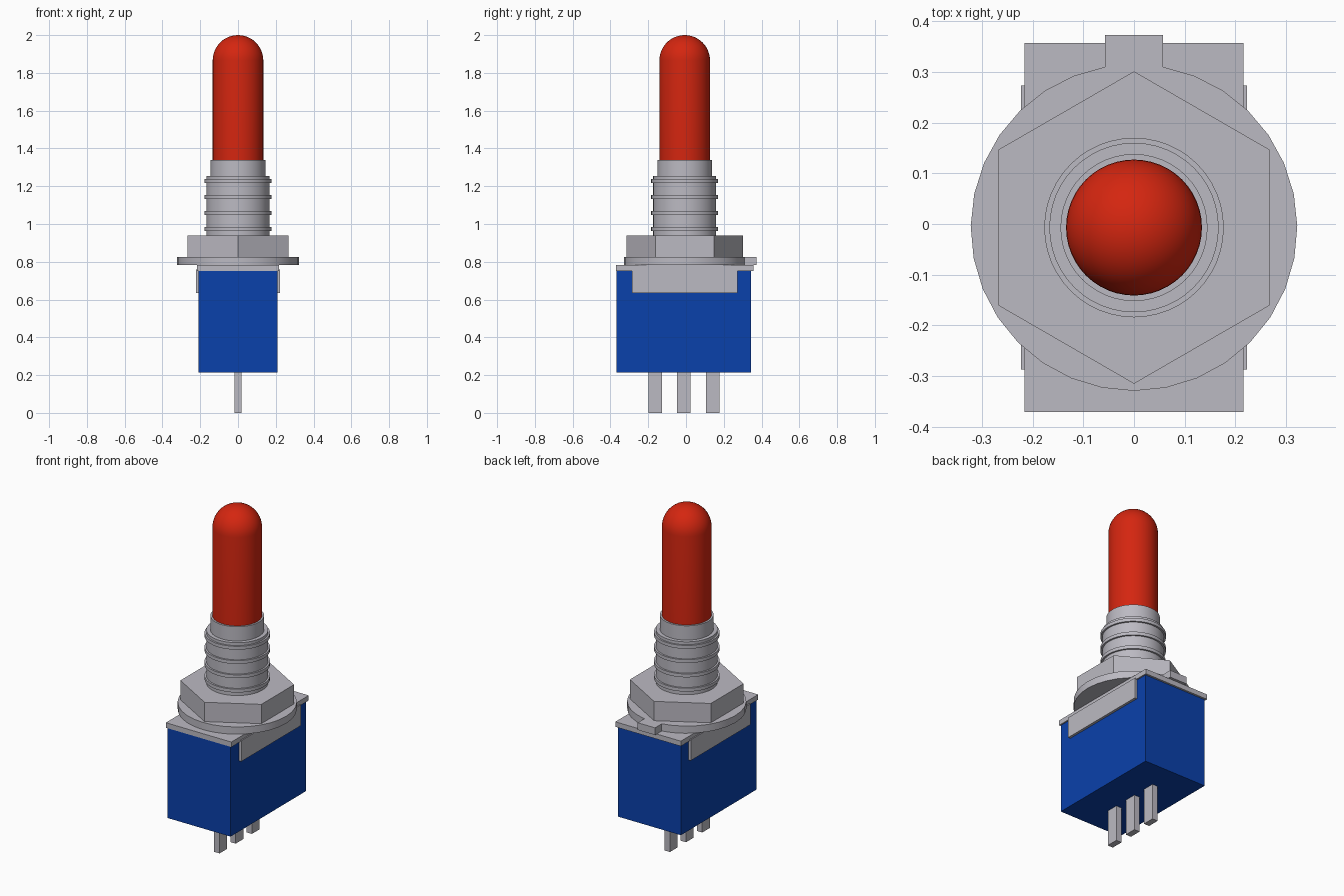
import bpy
import bmesh
from math import sin, cos, pi, radians, asin

if "Cube" in bpy.data.objects:
    bpy.data.objects.remove(bpy.data.objects["Cube"], do_unlink=True)

AXIS_Y = -0.007   # lever axis
BODY_Y = -0.011   # housing centre


def material(name, color):
    mat = bpy.data.materials.new(name)
    mat.use_nodes = True
    mat.diffuse_color = (*color, 1)
    mat.node_tree.nodes["Principled BSDF"].inputs["Base Color"].default_value = (*color, 1)
    return mat


steel = material("grey metal", (0.50, 0.49, 0.54))
blue = material("blue plastic", (0.003, 0.052, 0.41))
red = material("red plastic", (0.66, 0.019, 0.005))


def finish(name, bm, mat, smooth=False):
    bmesh.ops.recalc_face_normals(bm, faces=bm.faces[:])
    mesh = bpy.data.meshes.new(name)
    bm.to_mesh(mesh)
    bm.free()
    mesh.materials.append(mat)
    obj = bpy.data.objects.new(name, mesh)
    bpy.context.collection.objects.link(obj)
    if smooth:
        bpy.ops.object.select_all(action="DESELECT")
        obj.select_set(True)
        bpy.context.view_layer.objects.active = obj
        bpy.ops.object.shade_smooth_by_angle(angle=radians(35))
    return obj


def box(name, x, y, z, mat):
    """Box from (low, high) ranges on each axis."""
    bm = bmesh.new()
    bmesh.ops.create_cube(bm, size=1)
    for v in bm.verts:
        v.co = [r[0] + (c + 0.5) * (r[1] - r[0]) for r, c in zip((x, y, z), v.co)]
    return finish(name, bm, mat)


def prism(name, outline, z0, z1, mat, smooth=False):
    """Extrude an outline in the xy plane from z0 to z1."""
    bm = bmesh.new()
    face = bm.faces.new([bm.verts.new((x, y + AXIS_Y, z0)) for x, y in outline])
    top = bmesh.ops.extrude_face_region(bm, geom=[face])["geom"]
    bmesh.ops.translate(bm, vec=(0, 0, z1 - z0),
                        verts=[g for g in top if isinstance(g, bmesh.types.BMVert)])
    return finish(name, bm, mat, smooth)


def lathe(name, profile, mat, sides=48):
    """Spin a (radius, z) profile round the lever axis."""
    bm = bmesh.new()
    verts = [bm.verts.new((r, 0, z)) for r, z in profile]
    edges = [bm.edges.new(pair) for pair in zip(verts, verts[1:])]
    bmesh.ops.spin(bm, geom=verts + edges, cent=(0, 0, 0), axis=(0, 0, 1),
                   angle=2 * pi, steps=sides)
    bmesh.ops.remove_doubles(bm, verts=bm.verts[:], dist=1e-5)
    bmesh.ops.translate(bm, vec=(0, AXIS_Y, 0), verts=bm.verts[:])
    return finish(name, bm, mat, True)


# Housing and terminals
box("housing", (-0.208, 0.208), (-0.367, 0.345), (0.215, 0.752), blue)
for i, part in enumerate(("front", "middle", "back")):
    y = BODY_Y + (i - 1) * 0.152
    box(part + "_terminal", (-0.018, 0.018), (y - 0.036, y + 0.036), (0, 0.25), steel)

# Metal cover with a folded flap on each side
box("cover_plate", (-0.216, 0.216), (-0.371, 0.357), (0.752, 0.782), steel)
for side, name in ((1, "left_flap"), (-1, "right_flap")):
    xs = sorted((side * 0.2, side * 0.223))
    box(name, xs, (-0.287, 0.273), (0.636, 0.76), steel)

# Locating washer: a disc with a tab at the back
R, TAB = 0.322, 0.057
start = asin(TAB / R)
steps = 30
rim = [pi / 2 + start + (2 * pi - 2 * start) * i / steps for i in range(steps + 1)]
outline = [(R * cos(a), R * sin(a)) for a in rim] + [(TAB, 0.38), (-TAB, 0.38)]
prism("washer", outline, 0.782, 0.825, steel, True)

# Hexagonal nut, corners front and back
corners = [pi / 2 + k * pi / 3 for k in range(6)]
prism("hex_nut", [(0.308 * cos(a), 0.308 * sin(a)) for a in corners], 0.825, 0.94, steel)

# Threaded bushing with four raised rings and a narrow collar
profile = [(0, 0.78), (0.167, 0.78)]
for k in range(4):
    z = 0.973 + k * 0.085
    profile += [(0.167, z - 0.01), (0.177, z - 0.01), (0.177, z + 0.01), (0.167, z + 0.01)]
profile += [(0.167, 1.255), (0.145, 1.255), (0.145, 1.34), (0, 1.34)]
lathe("threaded_bushing", profile, steel)

# Lever with a domed tip
r = 0.134
dome = [(r * cos(i * pi / 24), 2 - r + r * sin(i * pi / 24)) for i in range(12)]
lathe("lever", [(0, 1.3), (r, 1.3)] + dome + [(0, 2)], red)
